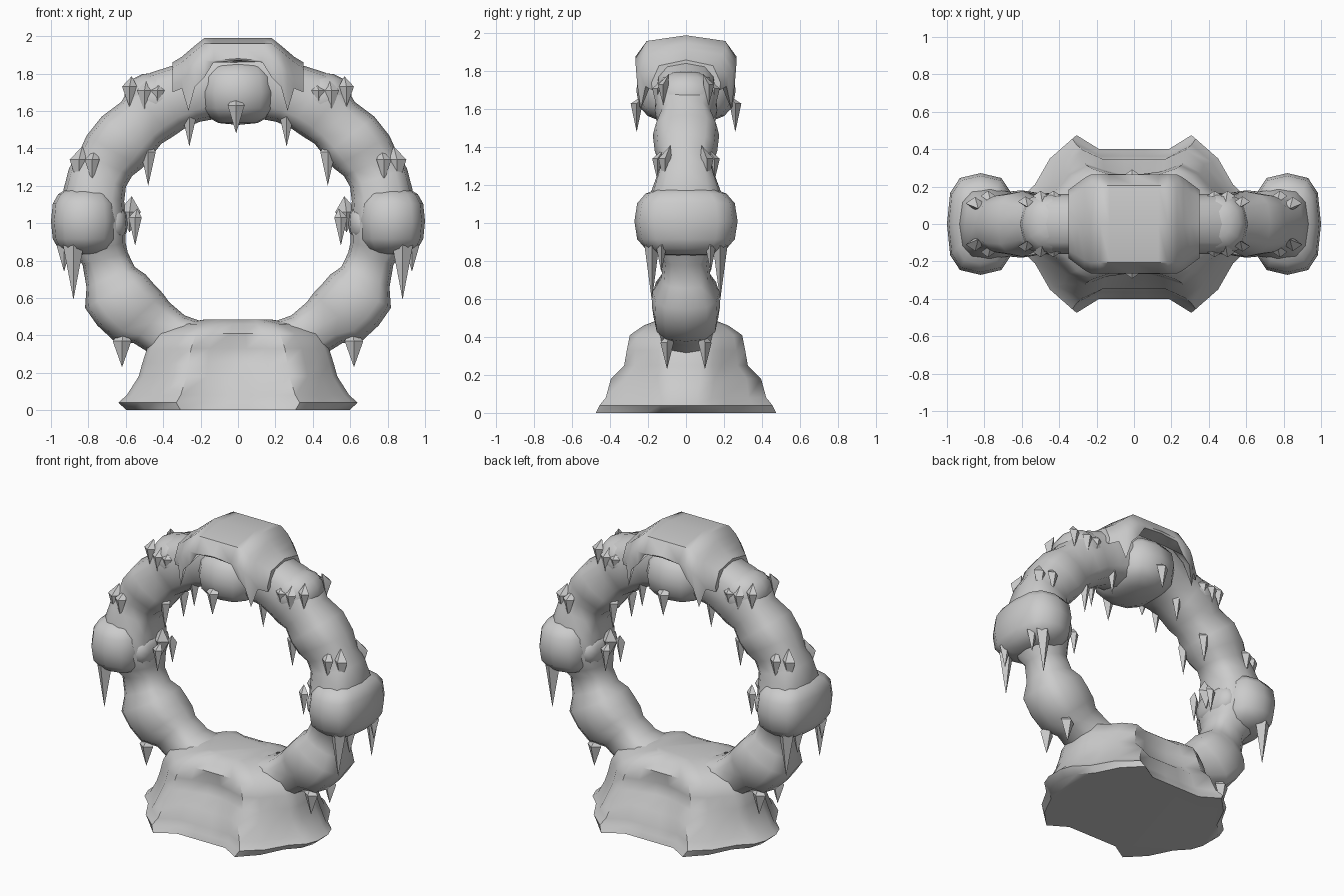
import bpy, bmesh, math

if "Cube" in bpy.data.objects:
    bpy.data.objects.remove(bpy.data.objects["Cube"])

stone = bpy.data.materials.new("pale_grey_stone")
stone.diffuse_color = (0.6, 0.6, 0.6, 1)
stone.use_nodes = True
stone.node_tree.nodes["Principled BSDF"].inputs["Base Color"].default_value = stone.diffuse_color


def power(v, e):
    return math.copysign(abs(v) ** e, v)


def finish(name, bm, angle=40):
    bmesh.ops.recalc_face_normals(bm, faces=bm.faces)
    me = bpy.data.meshes.new(name)
    bm.to_mesh(me)
    bm.free()
    ob = bpy.data.objects.new(name, me)
    bpy.context.collection.objects.link(ob)
    me.materials.append(stone)
    bpy.ops.object.select_all(action='DESELECT')
    ob.select_set(True)
    bpy.context.view_layer.objects.active = ob
    bpy.ops.object.shade_smooth_by_angle(angle=math.radians(angle))


def loft(name, rows, loop=False, angle=45):
    """Skin closed sections; cap the ends unless looped."""
    bm = bmesh.new()
    vs = [[bm.verts.new(p) for p in r] for r in rows]
    for a, b in list(zip(vs, vs[1:])) + ([(vs[-1], vs[0])] if loop else []):
        n = len(a)
        for i in range(n):
            j = (i + 1) % n
            bm.faces.new((a[i], a[j], b[j], b[i]))
    if not loop:
        bm.faces.new(vs[0])
        bm.faces.new(vs[-1])
    finish(name, bm, angle)


def boulder(name, centre, size, box=1.0, seg=12, rings=8):
    """Sphere, squarer for smaller values of box."""
    bm = bmesh.new()
    bmesh.ops.create_uvsphere(bm, u_segments=seg, v_segments=rings, radius=1)
    for v in bm.verts:
        v.co = [c + s * power(k, box) for c, s, k in zip(centre, size, v.co)]
    finish(name, bm, 50)


# Ring: angle from the top, inner radius, outer radius, half depth
keys = [(0, .56, .95, .18), (12, .57, .95, .18), (21, .58, .91, .16),
        (30, .58, .93, .16), (38, .58, .93, .165), (44, .59, .90, .14),
        (52, .585, .925, .175), (60, .59, .935, .165), (66, .62, .93, .14),
        (72, .63, .95, .155), (79, .62, .95, .19), (90, .60, .94, .2),
        (100, .61, .90, .16), (105, .61, .86, .12), (113, .60, .88, .13),
        (119, .565, .935, .175), (126, .555, .93, .18), (133, .55, .915, .17),
        (139, .56, .85, .13), (150, .57, .84, .15), (163, .56, .84, .2), (180, .54, .84, .2)]
full = keys + [(360 - a, i, o, y) for a, i, o, y in reversed(keys[1:-1])]
rows = []
for a, ri, ro, hy in full:
    t, row = math.radians(a), []
    for k in range(12):
        u = 2 * math.pi * k / 12
        r = (ri + ro) / 2 + power(math.cos(u), .75) * (ro - ri) / 2
        row.append((r * math.sin(t), power(math.sin(u), .7) * hy, 1 + r * math.cos(t)))
    rows.append(row)
loft("stone_ring", rows, loop=True)

# Base: footprint quarter mirrored, stacked in shrinking levels that lose the corners
quarter = [(.64, .05), (.61, .13), (.53, .21), (.45, .36), (.33, .475), (.2, .4), (.06, .4)]
half = quarter + [(-x, y) for x, y in reversed(quarter)]
foot = half + [(x, -y) for x, y in reversed(half)]
levels = [(0, .93, 1), (.04, 1, .98), (.08, .93, .93), (.18, .83, .92),
          (.25, .80, .79), (.33, .76, .78), (.41, .68, .74), (.46, .5, .56), (.485, .28, .4)]
rows = []
for z, sx, sy in levels:
    m, row = min(1, z / .3), []
    for i, (x, y) in enumerate(foot):
        ry = y * (1 - m) + power(y / .475, .6) * .4 * m
        if abs(x) < .1 and .2 < z < .4:
            ry *= .9
        row.append((x * sx, ry * sy, z))
    rows.append(row)
loft("rock_base", rows)

# Snow cap over the top with drooping drips on both faces
edge = [(0, 1.87, 1.99), (.13, 1.86, 1.99), (.18, 1.78, 1.99), (.23, 1.73, 1.95),
        (.265, 1.60, 1.92), (.30, 1.72, 1.89), (.35, 1.70, 1.86)]
strip = [(-x, a, b) for x, a, b in reversed(edge[1:])] + edge
rows = []
for x, low, top in strip:
    w = .265 if abs(x) < .24 else .265 - (abs(x) - .24) * .75
    mid = max(low + .01, top - .12)
    inner = min(1.86, top - .1)
    side = [(w * .97, low), (w, mid), (w * .78, top - .03)]
    ring = side + [(0, top)] + [(-y, z) for y, z in reversed(side)] + [(-w * .6, inner), (w * .6, inner)]
    rows.append([(x, y, z) for y, z in ring])
loft("snow_cap", rows)

# Rounded boulders
boulder("top_boulder", (0, 0, 1.70), (.21, .262, .175), .75)
for s in (-1, 1):
    boulder("upper_knob", (s * .44, 0, 1.665), (.17, .165, .14), .85)
    boulder("side_knob", (s * .82, 0, 1.01), (.18, .272, .185), .7)
    boulder("side_knob_inner", (s * .67, 0, 1.0), (.08, .17, .1), .8)


def spike(bm, x, y, top, tip, r):
    """Four-sided drip whose upper end sinks into the ring."""
    rim = [bm.verts.new((x + r * dx, y + r * .7 * dy, top))
           for dx, dy in ((1, 0), (0, 1), (-1, 0), (0, -1))]
    low = bm.verts.new((x, y, tip))
    high = bm.verts.new((x * .98, y * .75, top + r * 1.4))
    for k in range(4):
        bm.faces.new((rim[k], rim[(k + 1) % 4], low))
        bm.faces.new((rim[(k + 1) % 4], rim[k], high))


# Icicles: x, y, top z, tip z, radius; mirrored to all four quarters
icicles = [(.26, .10, 1.58, 1.41, .04), (.48, .10, 1.38, 1.20, .04),
           (.58, .12, 1.73, 1.62, .04), (.50, .15, 1.71, 1.59, .04),
           (.43, .15, 1.71, 1.61, .04), (.85, .11, 1.34, 1.18, .05),
           (.78, .15, 1.34, 1.22, .04), (.55, .08, 1.03, .88, .035),
           (.88, .18, .88, .59, .055), (.93, .13, .88, .74, .04),
           (.62, .10, .37, .23, .05)]
bm = bmesh.new()
for x, y, top, tip, r in icicles:
    for sx in (-1, 1):
        for sy in (-1, 1):
            spike(bm, sx * x, sy * y, top, tip, r)
for y in (-.26, .26):
    spike(bm, -.01, y, 1.63, 1.48, .045)
for s in (-1, 1):
    spike(bm, s * .58, 0, 1.06, .95, .06)
finish("icicles", bm, 30)
